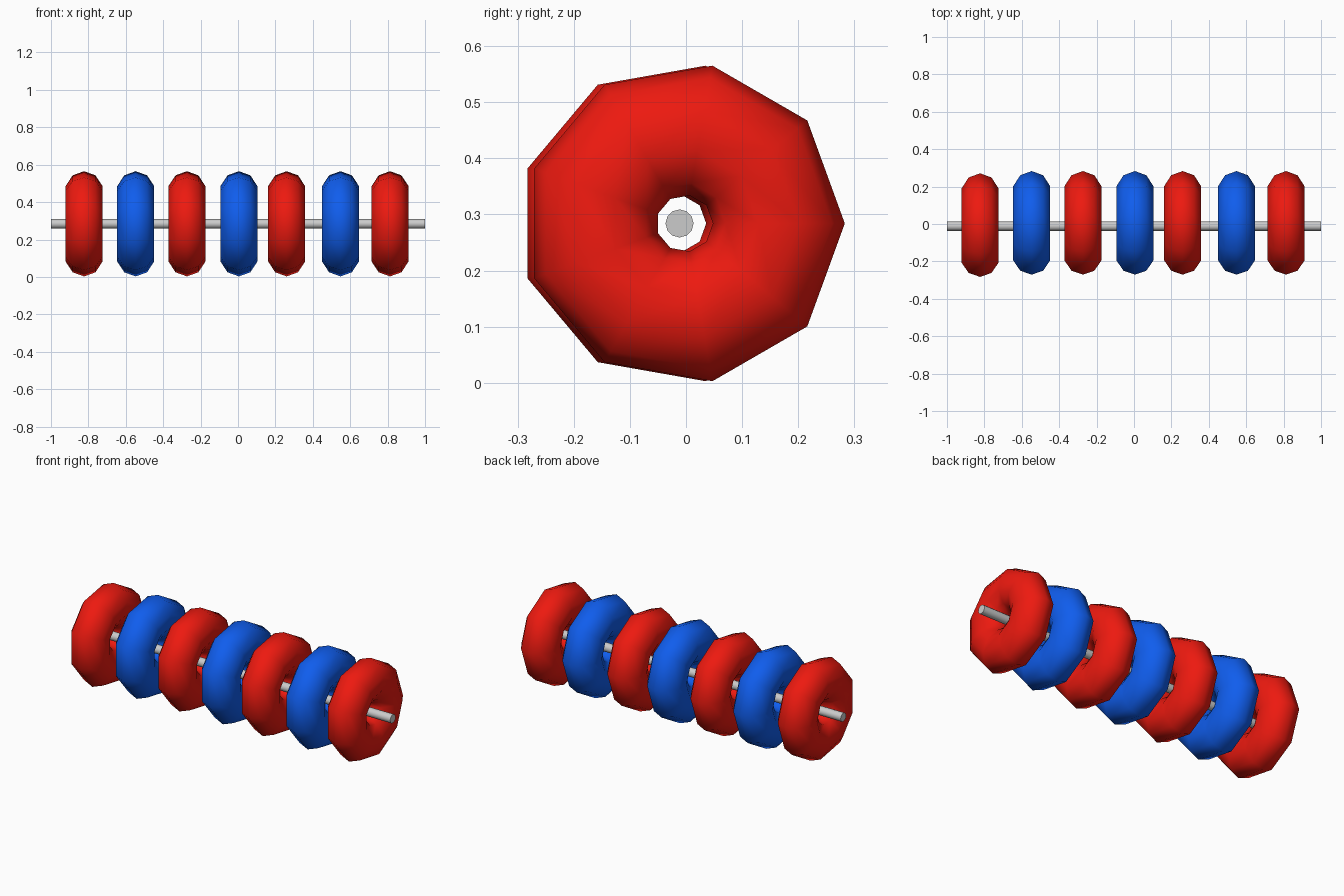
import bpy
from math import pi

if "Cube" in bpy.data.objects:
    bpy.data.objects.remove(bpy.data.objects["Cube"])

AXIS_Z = 0.284
TURN = (pi / 2, 0, pi / 2)  # local z becomes world x


def material(name, color):
    mat = bpy.data.materials.new(name)
    mat.diffuse_color = color
    mat.use_nodes = True
    mat.node_tree.nodes["Principled BSDF"].inputs["Base Color"].default_value = mat.diffuse_color
    return mat


red = material("red", (0.85, 0.01, 0.005, 1))
blue = material("blue", (0.005, 0.11, 0.85, 1))

# Low-poly rings, alternating colours; the first sits slightly off centre
ring_x = [-0.823, -0.547, -0.273, 0.005, 0.26, 0.548, 0.813]
for i, x in enumerate(ring_x):
    y = -0.0145 if i == 0 else -0.0025
    bpy.ops.mesh.primitive_torus_add(
        major_segments=9, minor_segments=10,
        major_radius=0.168, minor_radius=0.1175,
        location=(x, y, AXIS_Z), rotation=TURN)
    ring = bpy.context.object
    ring.name = f"ring_{i + 1}"
    ring.scale.z = 0.885
    ring.data.materials.append(blue if i % 2 else red)
    bpy.ops.object.shade_smooth()

# Rod through the ring holes
bpy.ops.mesh.primitive_cylinder_add(
    vertices=12, radius=0.025, depth=2,
    location=(0, -0.0115, AXIS_Z), rotation=TURN)
bpy.context.object.name = "rod"
bpy.ops.object.shade_smooth_by_angle(angle=pi / 4)
